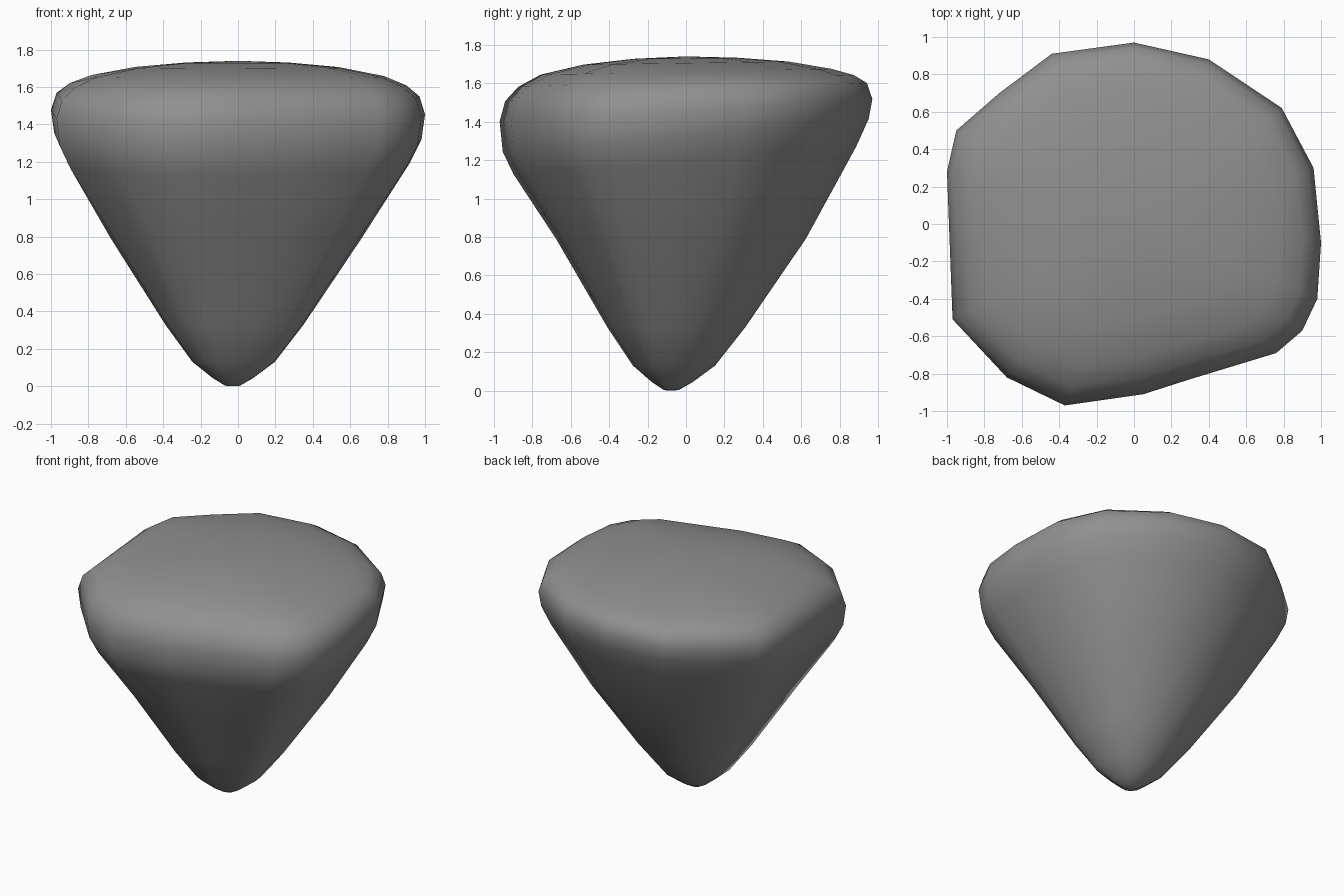
import bpy
import bmesh
from mathutils import Vector

cube = bpy.data.objects.get("Cube")
if cube:
    bpy.data.objects.remove(cube, do_unlink=True)

# Stone colour
stone = bpy.data.materials.new("stone_grey")
stone.use_nodes = True
GREY = (0.28, 0.28, 0.28, 1)
stone.diffuse_color = GREY
shader = stone.node_tree.nodes["Principled BSDF"]
shader.inputs["Base Color"].default_value = GREY
shader.inputs["Roughness"].default_value = 0.9

# Widest outline of the rock, seen from above, anticlockwise
OUTLINE = [(1, -.1), (.96, .3), (.79, .62), (.4, .88), (0, .97), (-.44, .91),
           (-.72, .7), (-.95, .5), (-1, .28), (-.97, -.51), (-.68, -.82),
           (-.37, -.97), (.05, -.91), (.3, -.83), (.76, -.69), (.9, -.57), (.98, -.4)]
TIP = Vector((-.03, -.08))
CROWN = Vector((0, 0))

# Rings as (centre, scale, height, rise towards the back)
RINGS = [(TIP, .04, .003, 0), (TIP, .11, .045, 0), (TIP, .22, .13, 0),
         (TIP, .37, .33, 0), (TIP, .67, .79, 0), (TIP, .92, 1.2, .08),
         (TIP, .982, 1.33, .09), (CROWN, 1, 1.46, .06), (CROWN, .97, 1.555, .05),
         (CROWN, .9, 1.612, .035), (CROWN, .78, 1.66, .02),
         (CROWN, .55, 1.705, .015), (CROWN, .28, 1.73, .01)]


def add_ring(bm, centre, scale, height, rise):
    ring = []
    for point in OUTLINE:
        p = centre.lerp(Vector(point), scale)
        ring.append(bm.verts.new((p.x, p.y, height + rise * p.y)))
    return ring


# Rock body: tapering point, rounded rim and shallow crown
bm = bmesh.new()
rings = [add_ring(bm, *ring) for ring in RINGS]
count = len(OUTLINE)
for low, high in zip(rings, rings[1:]):
    for i in range(count):
        j = (i + 1) % count
        bm.faces.new((low[i], low[j], high[j], high[i]))

# Close the point and the crown
bottom = bm.verts.new((TIP.x, TIP.y, 0))
top = bm.verts.new((0, 0, 1.74))
for i in range(count):
    j = (i + 1) % count
    bm.faces.new((bottom, rings[0][j], rings[0][i]))
    bm.faces.new((top, rings[-1][i], rings[-1][j]))
bmesh.ops.recalc_face_normals(bm, faces=bm.faces)
for face in bm.faces:
    face.smooth = True

mesh = bpy.data.meshes.new("rock")
bm.to_mesh(mesh)
bm.free()
mesh.materials.append(stone)
rock = bpy.data.objects.new("rock", mesh)
bpy.context.collection.objects.link(rock)
